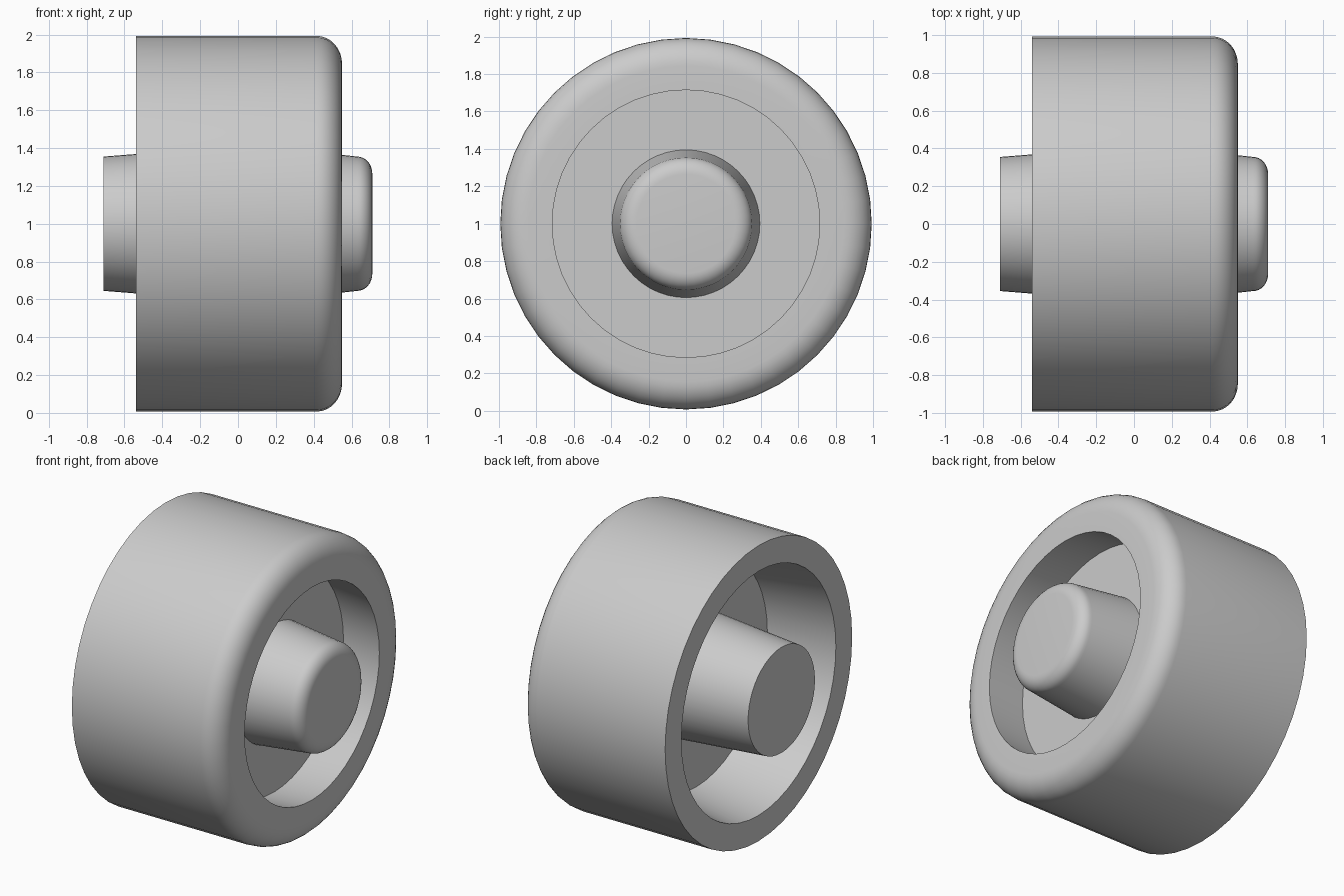
import bpy, bmesh
from math import radians, sin, cos, pi
from mathutils import Matrix, Vector

if "Cube" in bpy.data.objects:
    bpy.data.objects.remove(bpy.data.objects["Cube"])

SEGMENTS = 48
CENTRE_Z = 1.0


def fillet(x0, r0, x1, r1, steps=8):
    """Quarter-round from (x0, r0) on the side to (x1, r1) on the end face."""
    return [(x0 + (x1 - x0) * sin(i / steps * pi / 2),
             r1 + (r0 - r1) * cos(i / steps * pi / 2)) for i in range(steps + 1)]


def lathe(name, profile, closed=False):
    """Revolve an (x, radius) profile around the x axis."""
    bm = bmesh.new()
    rings = []
    for x, r in profile:
        if r == 0:
            rings.append([bm.verts.new((x, 0, 0))] * SEGMENTS)
        else:
            rings.append([bm.verts.new((x, r * cos(2 * pi * i / SEGMENTS),
                                        r * sin(2 * pi * i / SEGMENTS)))
                          for i in range(SEGMENTS)])
    pairs = list(zip(rings, rings[1:]))
    if closed:
        pairs.append((rings[-1], rings[0]))
    for a, b in pairs:
        for i in range(SEGMENTS):
            j = (i + 1) % SEGMENTS
            corners = list(dict.fromkeys((a[i], a[j], b[j], b[i])))
            bm.faces.new(corners)
    bmesh.ops.translate(bm, verts=bm.verts, vec=Vector((0, 0, CENTRE_Z)))
    bmesh.ops.recalc_face_normals(bm, faces=bm.faces)
    mesh = bpy.data.meshes.new(name)
    bm.to_mesh(mesh)
    bm.free()
    obj = bpy.data.objects.new(name, mesh)
    bpy.context.collection.objects.link(obj)
    bpy.ops.object.select_all(action='DESELECT')
    obj.select_set(True)
    bpy.context.view_layer.objects.active = obj
    bpy.ops.object.shade_smooth_by_angle(angle=radians(30))
    return obj


# Whole wheel section: hub, left recess, rim with rounded shoulder, right recess, hub nose
profile = [(-0.71, 0), (-0.71, 0.355), (-0.08, 0.405)]
profile += [(-0.08, 0.75), (-0.54, 0.82), (-0.54, 0.993)]
profile += fillet(0.415, 0.993, 0.55, 0.845)
profile += [(0.55, 0.715), (0.27, 0.735), (0.27, 0.395)]
profile += fillet(0.63, 0.355, 0.71, 0.265)
profile += [(0.71, 0)]
lathe("wheel", profile)
